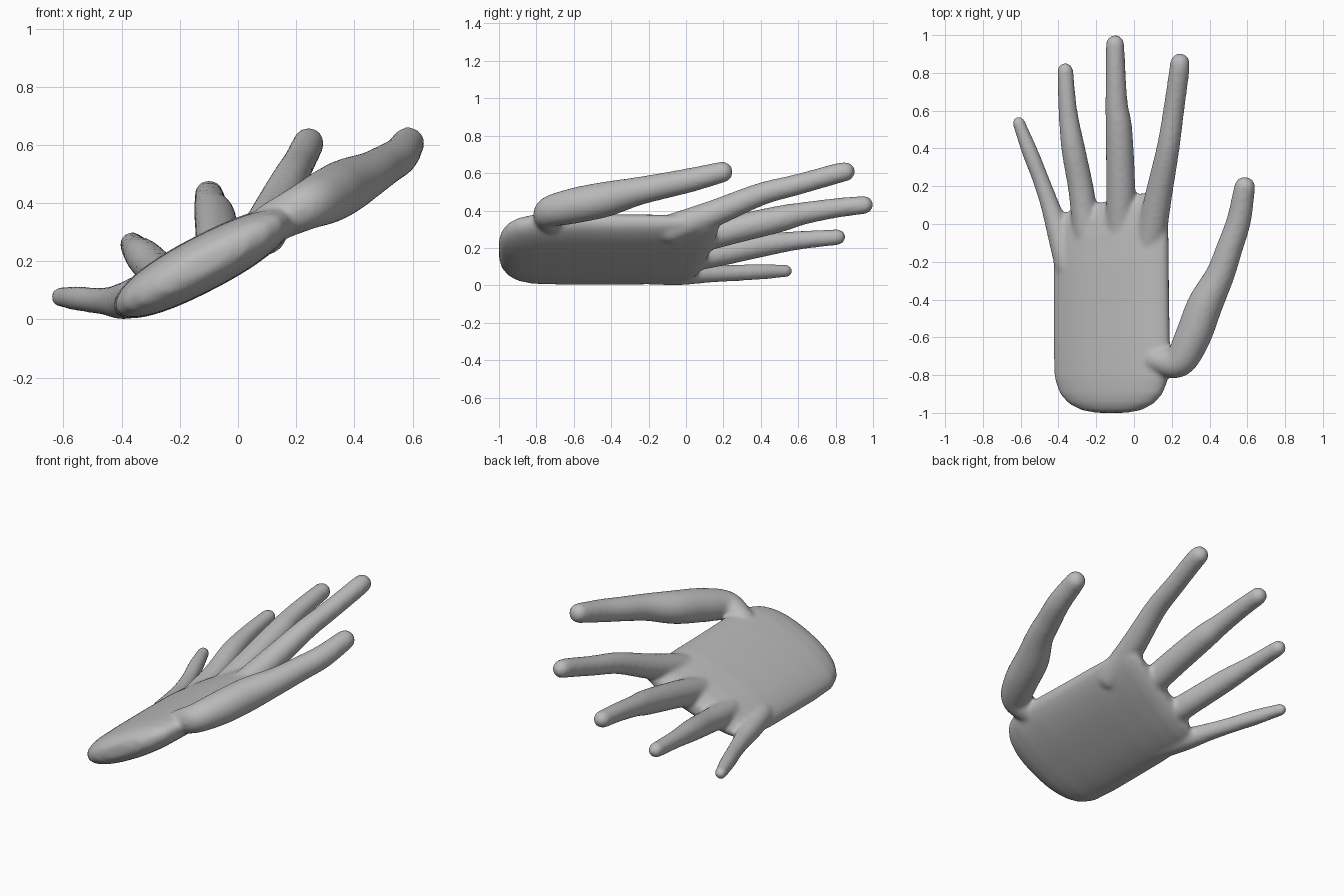
import bpy, bmesh, math
from mathutils import Vector

if "Cube" in bpy.data.objects:
    bpy.data.objects.remove(bpy.data.objects["Cube"])

SLOPE = math.atan(0.51)      # sideways tilt of the palm
SEG = 32


def bridge(bm, rings):
    """Skin a list of vertex loops and close both ends."""
    loops = [[bm.verts.new(p) for p in r] for r in rings]
    n = len(loops[0])
    for a, b in zip(loops, loops[1:]):
        for i in range(n):
            j = (i + 1) % n
            bm.faces.new((a[i], a[j], b[j], b[i]))
    bm.faces.new(loops[0][::-1])
    bm.faces.new(loops[-1])


def spline(pts, steps=8):
    """Catmull-Rom through rows of numbers."""
    p = [Vector(q) for q in pts]
    p = [p[0] * 2 - p[1]] + p + [p[-1] * 2 - p[-2]]
    out = []
    for a, b, c, d in zip(p, p[1:], p[2:], p[3:]):
        for s in range(steps):
            t = s / steps
            out.append(0.5 * (2 * b + (c - a) * t + (2 * a - 5 * b + 4 * c - d) * t * t
                              + (3 * b - a - 3 * c + d) * t ** 3))
    return out + [p[-2]]


def finger(bm, pts):
    """Round tube through (x, y, z, radius) rows with domed ends."""
    rows = spline(pts)
    centres = [(Vector(r[:3]), r[3]) for r in rows]
    first = (centres[1][0] - centres[0][0]).normalized()
    last = (centres[-1][0] - centres[-2][0]).normalized()
    r0, r1 = centres[0][1], centres[-1][1]
    angles = [math.radians(a) for a in (15, 30, 45, 60, 75, 86)]
    head = [(centres[0][0] - first * r0 * math.sin(a), r0 * math.cos(a)) for a in reversed(angles)]
    tail = [(centres[-1][0] + last * r1 * math.sin(a), r1 * math.cos(a)) for a in angles]
    path = head + centres + tail
    rings = []
    for i, (c, r) in enumerate(path):
        t = (path[min(i + 1, len(path) - 1)][0] - path[max(i - 1, 0)][0]).normalized()
        u = t.cross(Vector((0, 0, 1))).normalized()
        v = u.cross(t)
        rings.append([c + u * r * math.cos(k * math.tau / SEG) + v * r * math.sin(k * math.tau / SEG)
                      for k in range(SEG)])
    bridge(bm, rings)


def palm(bm, rows):
    """Tilted flattened slab through (y, left, right, half thickness) rows."""
    rings = []
    for y, xl, xr, t in rows:
        cx, w = (xl + xr) / 2, (xr - xl) / 2
        ring = []
        for k in range(SEG * 2):
            a = k * math.tau / (SEG * 2)
            ca, sa = math.cos(a), math.sin(a)
            px = w * math.copysign(abs(ca) ** 0.88, ca)
            pz = t * math.copysign(abs(sa) ** 0.88, sa)
            x = cx + px - pz * math.sin(SLOPE) * 0.6
            z = 0.192 + math.tan(SLOPE) * (cx + 0.12 + px) + pz * 1.05
            skew = 0.22 * (x + 0.12) * min(max((y + 0.4) / 0.4, 0), 1)
            ring.append(Vector((x, y + skew, z)))
        rings.append(ring)
    bridge(bm, rings)


bm = bmesh.new()
palm(bm, [(-1.0, -0.20, -0.04, 0.025), (-0.985, -0.28, 0.04, 0.048),
          (-0.95, -0.345, 0.105, 0.068), (-0.90, -0.39, 0.15, 0.08),
          (-0.82, -0.418, 0.18, 0.087), (-0.65, -0.425, 0.19, 0.09),
          (-0.40, -0.425, 0.185, 0.09), (-0.20, -0.425, 0.183, 0.088),
          (-0.05, -0.42, 0.18, 0.08), (0.05, -0.41, 0.175, 0.068),
          (0.10, -0.38, 0.16, 0.05), (0.125, -0.34, 0.13, 0.025)])

# little finger
finger(bm, [(-0.35, -0.22, 0.075, 0.07), (-0.40, -0.04, 0.062, 0.062), (-0.445, 0.10, 0.062, 0.05),
            (-0.495, 0.24, 0.065, 0.044), (-0.55, 0.38, 0.072, 0.043), (-0.61, 0.535, 0.077, 0.034)])
# ring finger
finger(bm, [(-0.25, -0.05, 0.135, 0.075), (-0.28, 0.18, 0.17, 0.068), (-0.322, 0.40, 0.213, 0.063),
            (-0.35, 0.60, 0.24, 0.05), (-0.364, 0.81, 0.258, 0.043)])
# middle finger
finger(bm, [(-0.07, -0.05, 0.22, 0.08), (-0.07, 0.20, 0.285, 0.077), (-0.08, 0.50, 0.355, 0.071),
            (-0.092, 0.63, 0.385, 0.06), (-0.097, 0.80, 0.413, 0.053), (-0.10, 0.952, 0.43, 0.049)])
# index finger
finger(bm, [(0.09, -0.08, 0.30, 0.08), (0.13, 0.15, 0.385, 0.072), (0.18, 0.40, 0.487, 0.061),
            (0.21, 0.60, 0.54, 0.056), (0.238, 0.80, 0.596, 0.054), (0.243, 0.852, 0.608, 0.052)])
# thumb
finger(bm, [(0.12, -0.72, 0.335, 0.07), (0.235, -0.73, 0.39, 0.083), (0.31, -0.60, 0.425, 0.095),
            (0.375, -0.43, 0.46, 0.094), (0.455, -0.27, 0.50, 0.077), (0.505, -0.13, 0.53, 0.07),
            (0.555, 0.02, 0.562, 0.065), (0.586, 0.195, 0.606, 0.056)])
bmesh.ops.recalc_face_normals(bm, faces=bm.faces)

mesh = bpy.data.meshes.new("hand")
bm.to_mesh(mesh)
bm.free()
hand = bpy.data.objects.new("hand", mesh)
bpy.context.collection.objects.link(hand)

skin = bpy.data.materials.new("plain grey")
skin.diffuse_color = (0.5, 0.5, 0.5, 1)
skin.use_nodes = True
skin.node_tree.nodes["Principled BSDF"].inputs["Base Color"].default_value = skin.diffuse_color
mesh.materials.append(skin)

# fuse the parts into one skin and soften the joins
remesh = hand.modifiers.new("fuse", 'REMESH')
remesh.mode = 'VOXEL'
remesh.voxel_size = 0.012
remesh.use_smooth_shade = True
soften = hand.modifiers.new("soften", 'SMOOTH')
soften.factor = 0.5
soften.iterations = 10
